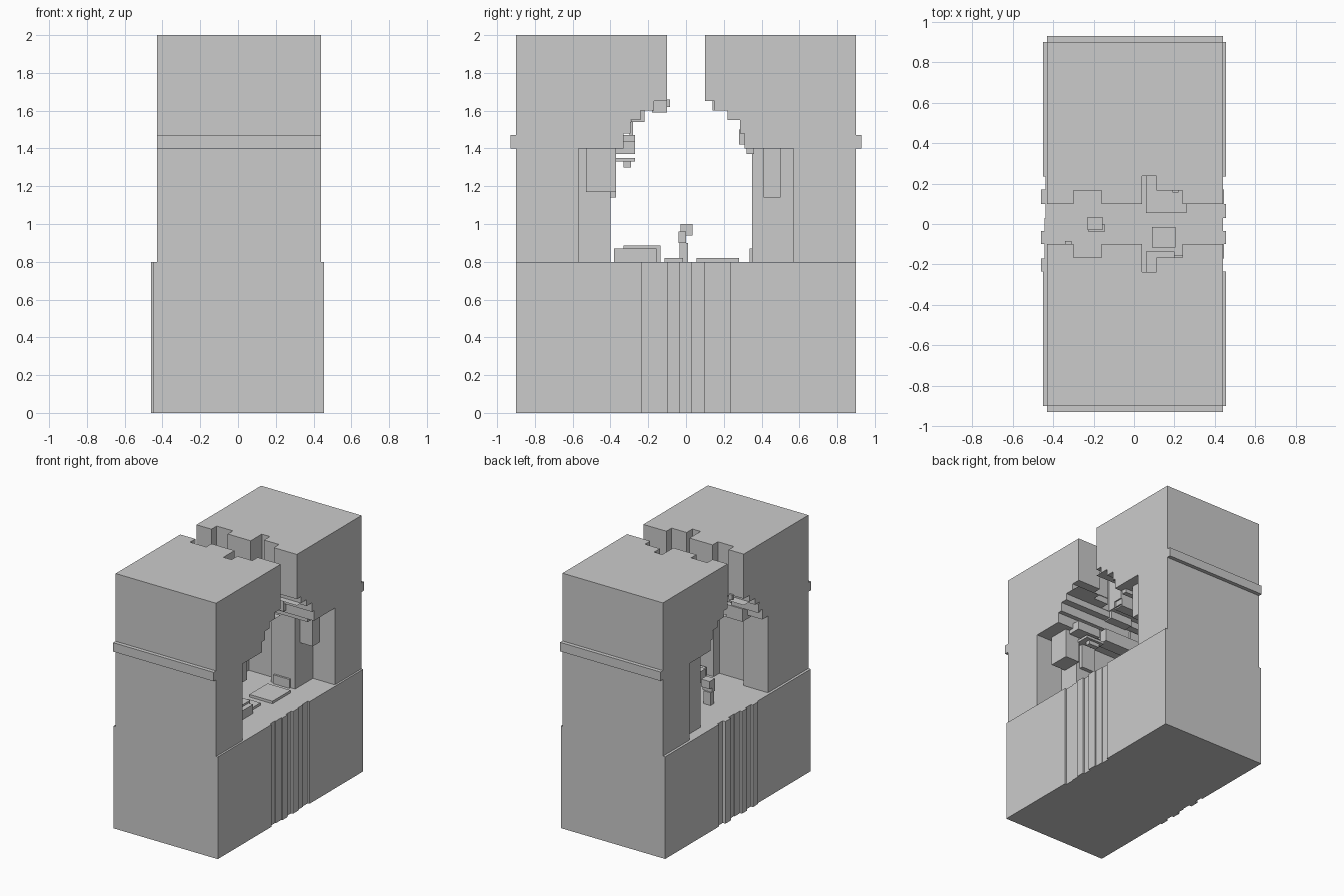
import bpy, bmesh


def add_box(bm, x0, x1, y0, y1, z0, z1):
    v = [bm.verts.new((x, y, z)) for z in (z0, z1)
         for x, y in ((x0, y0), (x1, y0), (x1, y1), (x0, y1))]
    for f in ((3, 2, 1, 0), (4, 5, 6, 7), (0, 1, 5, 4),
              (1, 2, 6, 5), (2, 3, 7, 6), (3, 0, 4, 7)):
        bm.faces.new([v[i] for i in f])


def finish(name, bm):
    bmesh.ops.recalc_face_normals(bm, faces=bm.faces[:])
    me = bpy.data.meshes.new(name)
    bm.to_mesh(me)
    bm.free()
    ob = bpy.data.objects.new(name, me)
    bpy.context.collection.objects.link(ob)
    return ob


def boxes(name, specs):
    bm = bmesh.new()
    for s in specs:
        add_box(bm, *s)
    return finish(name, bm)


def prism(name, outline, z0, z1):
    bm = bmesh.new()
    face = bm.faces.new([bm.verts.new((x, y, z0)) for x, y in outline])
    new = bmesh.ops.extrude_face_region(bm, geom=[face])['geom']
    bmesh.ops.translate(bm, vec=(0, 0, z1 - z0),
                        verts=[g for g in new if isinstance(g, bmesh.types.BMVert)])
    return finish(name, bm)


def combine(target, tool, operation):
    tool.hide_render = True
    m = target.modifiers.new(operation.lower(), 'BOOLEAN')
    m.operation, m.solver, m.object = operation, 'EXACT', tool
    bpy.context.view_layer.objects.active = target
    bpy.ops.object.modifier_apply(modifier=m.name)
    bpy.data.objects.remove(tool)


# Plinth with vertical ribs in the middle of both long sides
ribs = [-0.9, -0.235, -0.17, -0.10, -0.035, 0.03, 0.10, 0.17, 0.235, 0.9]
left = [-0.45, -0.46, -0.443, -0.46, -0.443, -0.437, -0.46, -0.437, -0.45]
right = [0.455, 0.44, 0.446, 0.455, 0.44, 0.455, 0.446, 0.44, 0.455]


def side(xs):
    return [(x, y) for i, x in enumerate(xs) for y in ribs[i:i + 2]]


body = prism("carved_block", side(right) + side(left)[::-1], 0, 0.8)

# Upper mass and end ledges
combine(body, boxes("upper_mass", [(-0.43, 0.44, -0.9, 0.9, 0.7, 2.0)]), 'UNION')
for y0, y1 in ((-0.93, -0.85), (0.85, 0.93)):
    combine(body, boxes("end_ledge", [(-0.43, 0.44, y0, y1, 1.4, 1.47)]), 'UNION')


# Central slot: stepped plan cut through the top
def hall(name, front, back, z0, z1):
    """Cut a void whose two walls step along x: lists of (x_start, x_end, y)."""
    pts = [(x, y) for a, b, y in front for x in (a, b)]
    pts += [(x, y) for a, b, y in reversed(back) for x in (b, a)]
    combine(body, prism(name, pts, z0, z1), 'DIFFERENCE')


slot = [(-0.6, -0.30, 0.10), (-0.30, -0.16, 0.165), (-0.16, 0.04, 0.10),
        (0.04, 0.11, 0.237), (0.11, 0.24, 0.165), (0.24, 0.6, 0.10)]
hall("slot_cutter", [(a, b, -y) for a, b, y in slot], slot, 1.5, 2.2)

# Corbelled vault, narrowing upward
for z0, z1, yf, yb in ((1.60, 1.65, -0.17, 0.15), (1.54, 1.60, -0.24, 0.22),
                       (1.47, 1.55, -0.295, 0.285), (1.39, 1.48, -0.33, 0.31)):
    hall("vault_cutter", [(-0.6, 0.6, yf)], [(-0.6, 0.6, yb)], z0, z1)

# Main chamber with recesses and piers
hall("chamber_cutter",
     [(-0.6, -0.22, -0.40), (-0.22, 0.04, -0.47), (0.04, 0.21, -0.40), (0.21, 0.6, -0.57)],
     [(-0.6, -0.37, 0.57), (-0.37, -0.20, 0.35), (-0.20, 0.04, 0.42),
      (0.04, 0.25, 0.35), (0.25, 0.6, 0.57)],
     0.8, 1.4)

# Hanging blocks and small ledges under the vault
boxes("hanging_blocks", [
    (0.25, 0.36, 0.41, 0.50, 1.14, 1.4),
    (0.21, 0.335, -0.53, -0.37, 1.17, 1.4),
    (0.06, 0.18, -0.40, -0.37, 1.14, 1.4),
])
boxes("vault_ledges", [
    (-0.30, 0.04, -0.37, -0.27, 1.37, 1.47),
    (0.10, 0.30, -0.37, -0.27, 1.37, 1.44),
    (0.06, 0.22, -0.40, -0.27, 1.33, 1.35),
    (0.09, 0.18, -0.33, -0.29, 1.30, 1.33),
    (-0.43, -0.20, -0.30, -0.28, 1.47, 1.54),
    (-0.16, 0.03, -0.29, -0.22, 1.54, 1.60),
    (-0.16, 0.03, -0.18, -0.10, 1.59, 1.65),
    (-0.34, -0.31, -0.11, -0.085, 1.62, 1.66),
    (-0.15, 0.03, 0.14, 0.21, 1.60, 1.66),
    (0.19, 0.22, 0.155, 0.18, 1.62, 1.66),
    (-0.30, 0.20, 0.28, 0.32, 1.42, 1.50),
    (0.05, 0.38, 0.32, 0.36, 1.37, 1.42),
])

# Floor slabs, bench blocks and wall plate
boxes("floor_slabs", [
    (0.06, 0.26, 0.055, 0.28, 0.8, 0.82),
    (0.09, 0.205, -0.115, -0.015, 0.8, 0.82),
])
boxes("bench_blocks", [
    (0.09, 0.24, -0.38, -0.155, 0.8, 0.87),
    (0.06, 0.20, -0.33, -0.135, 0.8, 0.885),
])
boxes("wall_plate", [(0.07, 0.21, 0.335, 0.35, 0.8, 0.87)])

# Small standing pedestal made of offset blocks
boxes("pedestal", [
    (-0.22, -0.16, -0.035, 0.01, 0.8, 0.90),
    (-0.225, -0.145, -0.04, 0.00, 0.90, 0.96),
    (-0.23, -0.155, -0.03, 0.035, 0.94, 1.0),
])
